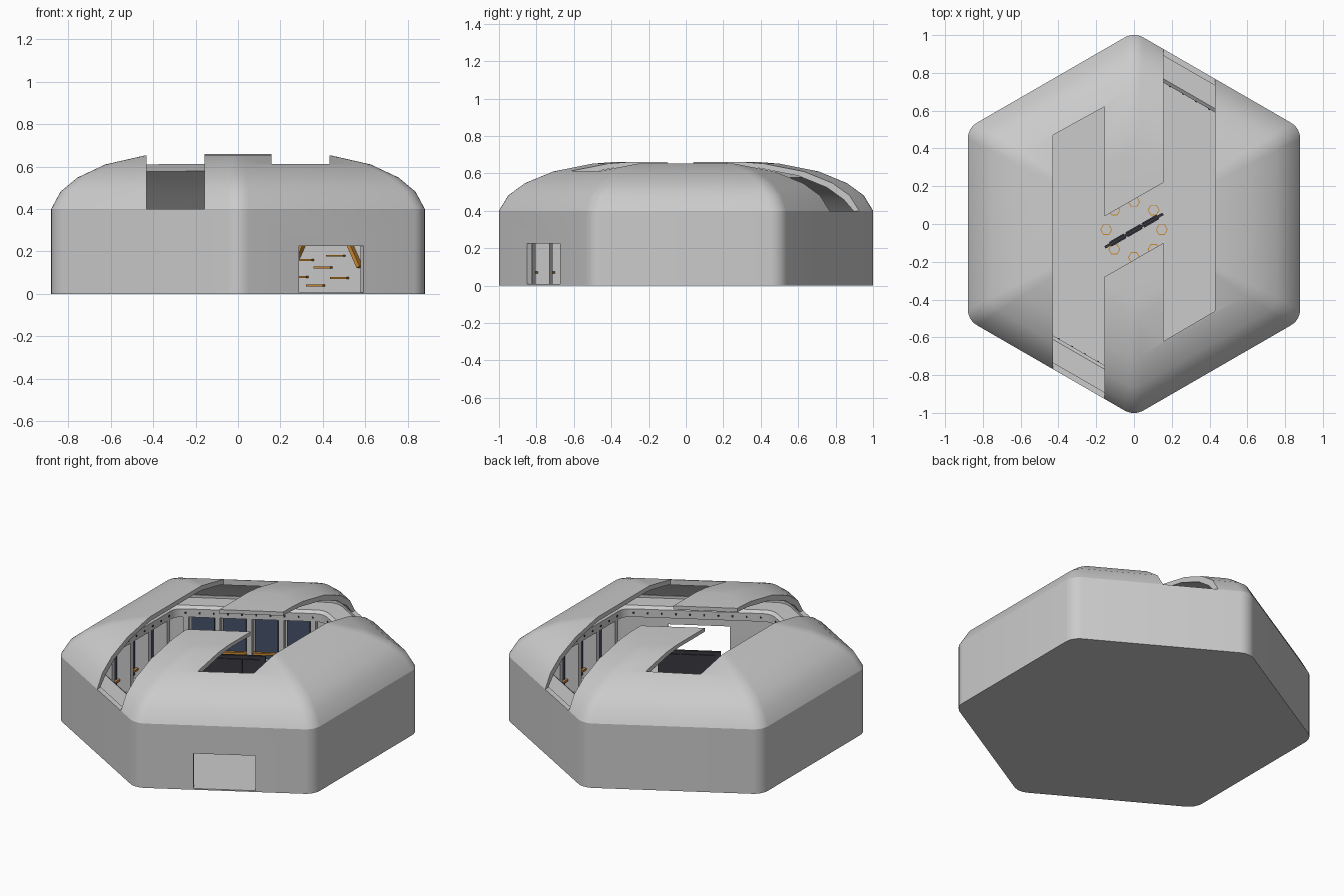
import bpy, bmesh, math
from mathutils import Matrix, Vector

if "Cube" in bpy.data.objects:
    bpy.data.objects.remove(bpy.data.objects["Cube"])

AP = 0.88                       # apothem of the hexagonal plan
R = math.radians


def mat(name, c):
    m = bpy.data.materials.new(name)
    m.diffuse_color = (*c, 1)
    m.use_nodes = True
    m.node_tree.nodes["Principled BSDF"].inputs["Base Color"].default_value = m.diffuse_color
    return m


ORANGE = mat("orange", (0.6, 0.25, 0.03))
DARK = mat("dark", (0.04, 0.04, 0.05))
NAVY = mat("navy", (0.06, 0.08, 0.14))


def finish(name, bm, m=None, smooth=False):
    bmesh.ops.recalc_face_normals(bm, faces=bm.faces[:])
    me = bpy.data.meshes.new(name)
    bm.to_mesh(me)
    bm.free()
    ob = bpy.data.objects.new(name, me)
    bpy.context.collection.objects.link(ob)
    if m:
        me.materials.append(m)
    if smooth:
        smooth_it(ob)
    return ob


def activate(ob):
    bpy.ops.object.select_all(action='DESELECT')
    ob.select_set(True)
    bpy.context.view_layer.objects.active = ob


def smooth_it(ob):
    activate(ob)
    bpy.ops.object.shade_smooth_by_angle(angle=R(32))


def hexagon(n=6, fillet=0.1):
    """Rounded hexagon with points towards +y and -y."""
    pts = []
    rc = (AP - fillet) / math.cos(R(30))
    for k in range(6):
        a = R(30 + 60 * k)
        for i in range(n + 1):
            b = a + R(-30 + 60 * i / n)
            pts.append((rc * math.cos(a) + fillet * math.cos(b),
                        rc * math.sin(a) + fillet * math.sin(b)))
    return pts


def loft(name, profile, closed=False, m=None):
    """Stack scaled hexagons (scale, z); cap the ends or close the loop."""
    bm = bmesh.new()
    plan = hexagon()
    rings = [[bm.verts.new((x * s, y * s, z)) for x, y in plan] for s, z in profile]
    pairs = list(zip(rings, rings[1:])) + ([(rings[-1], rings[0])] if closed else [])
    for a, b in pairs:
        for i in range(len(plan)):
            j = (i + 1) % len(plan)
            bm.faces.new((a[i], a[j], b[j], b[i]))
    if not closed:
        bm.faces.new(rings[0])
        bm.faces.new(rings[-1])
    return finish(name, bm, m, True)


def wall_frame(az, r, t, z, roll=0):
    """Frame on a wall: x outward, y along the wall, z up."""
    return (Matrix.Rotation(R(az), 4, 'Z') @ Matrix.Translation((r, t, z))
            @ Matrix.Rotation(R(roll), 4, 'X'))


def boxes(name, items, m=None):
    """items: (frame, size)"""
    bm = bmesh.new()
    for f, s in items:
        bmesh.ops.create_cube(bm, size=1, matrix=f @ Matrix.Diagonal((*s, 1)))
    return finish(name, bm, m)


def prism(name, pts, z0, z1, m=None):
    bm = bmesh.new()
    f = bm.faces.new([bm.verts.new((x, y, z0)) for x, y in pts])
    ext = bmesh.ops.extrude_face_region(bm, geom=[f])
    vs = [v for v in ext["geom"] if isinstance(v, bmesh.types.BMVert)]
    bmesh.ops.translate(bm, verts=vs, vec=(0, 0, z1 - z0))
    return finish(name, bm, m)


def cut(ob, cutter):
    mod = ob.modifiers.new("cut", 'BOOLEAN')
    mod.operation, mod.object, mod.solver = 'DIFFERENCE', cutter, 'EXACT'
    activate(ob)
    bpy.ops.object.modifier_apply(modifier=mod.name)
    bpy.data.objects.remove(cutter)
    smooth_it(ob)


# Wall tub with floor, and doorway in the front right wall
walls = loft("walls_and_floor", [(0.965, 0.008), (0.965, 0.4), (1, 0.4), (1, 0)])
cut(walls, boxes("door_cutter", [(wall_frame(-60, AP, 0, 0.1165), (0.12, 0.35, 0.217))]))

# Domed roof shell with the Z-shaped skylight
outer = [(1, 0.4), (0.95, 0.482), (0.86, 0.548), (0.71, 0.61), (0.5, 0.652), (0.4, 0.66)]
inner = [(s - 0.03, max(0.4, z - 0.023)) for s, z in outer]
roof = loft("roof", inner[::-1] + outer)
half = [(-0.43, -1.2), (-0.157, -1.2), (-0.157, -0.28), (0.157, -0.10), (0.157, -0.62), (0.43, -0.46)]
back = [(0.43, 1.2), (0.157, 1.2), (0.157, 0.22), (-0.157, 0.04), (-0.157, 0.62), (-0.43, 0.47)]
cut(roof, prism("skylight_cutter", half + back, 0.3, 0.9))

# Ledge running round the inside, with rivets
loft("inner_ledge", [(0.965, 0.385), (0.845, 0.385), (0.825, 0.37), (0.825, 0.32), (0.965, 0.32)], True)
boxes("ledge_rivets", [(wall_frame(60 * k, 0.825 * AP, -0.36 + 0.08 * i, 0.345), (0.008, 0.01, 0.01))
                       for k in range(6) for i in range(10)], DARK)

# Ribs and dark panels on the closed side walls
sides = (0, 120, 180, 240)
boxes("wall_ribs", [(wall_frame(a, 0.79, -0.36 + 0.18 * i, 0.164), (0.12, 0.03, 0.312))
                    for a in sides for i in range(5)])
boxes("wall_panels", [(wall_frame(a, 0.83, -0.27 + 0.18 * i, 0.164), (0.03, 0.13, 0.26))
                      for a in sides for i in range(4)], NAVY)
boxes("panel_trim", [(wall_frame(a, 0.81, -0.27 + 0.18 * i, 0.07), (0.02, 0.15, 0.012))
                     for a in sides for i in range(4)], ORANGE)

# Display wall opposite the door line: thin shelves and slanted orange frame
boxes("wall_bars", [(wall_frame(60, 0.835, t, z), (0.025, 0.09, 0.008)) for t, z in
                    ((0.12, 0.16), (0.02, 0.125), (-0.05, 0.18), (0.15, 0.08), (-0.07, 0.075), (0.06, 0.04))],
      ORANGE)
boxes("slanted_frame", [(wall_frame(60, 0.83, s * 0.155, 0.18, s * 27), (0.03, 0.018, 0.12))
                        for s in (-1, 1)], ORANGE)

# Central upright screen
C = Matrix.Translation((0, -0.035, 0)) @ Matrix.Rotation(R(30), 4, 'Z')
boxes("centre_screen", [(C @ Matrix.Translation((0, 0, 0.3)), (0.355, 0.014, 0.3))]
      + [(C @ Matrix.Translation((x, 0, 0.3)), (0.09, 0.028, 0.26)) for x in (-0.1, 0, 0.1)]
      + [(C @ Matrix.Translation((x, 0, 0.08)), (0.02, 0.014, 0.15)) for x in (-0.15, 0.15)], DARK)

# Ring of hexagonal floor pads with orange rims
for k in range(8):
    c = Vector((0, -0.03)) + 0.147 * Vector((math.cos(R(45 * k)), math.sin(R(45 * k))))
    for name, r, h, m in (("pad_rim", 0.032, 0.014, ORANGE), ("pad_top", 0.027, 0.018, None)):
        prism(name, [(c.x + r * math.cos(R(60 * i)), c.y + r * math.sin(R(60 * i)))
                     for i in range(6)], 0.006, h, m)
